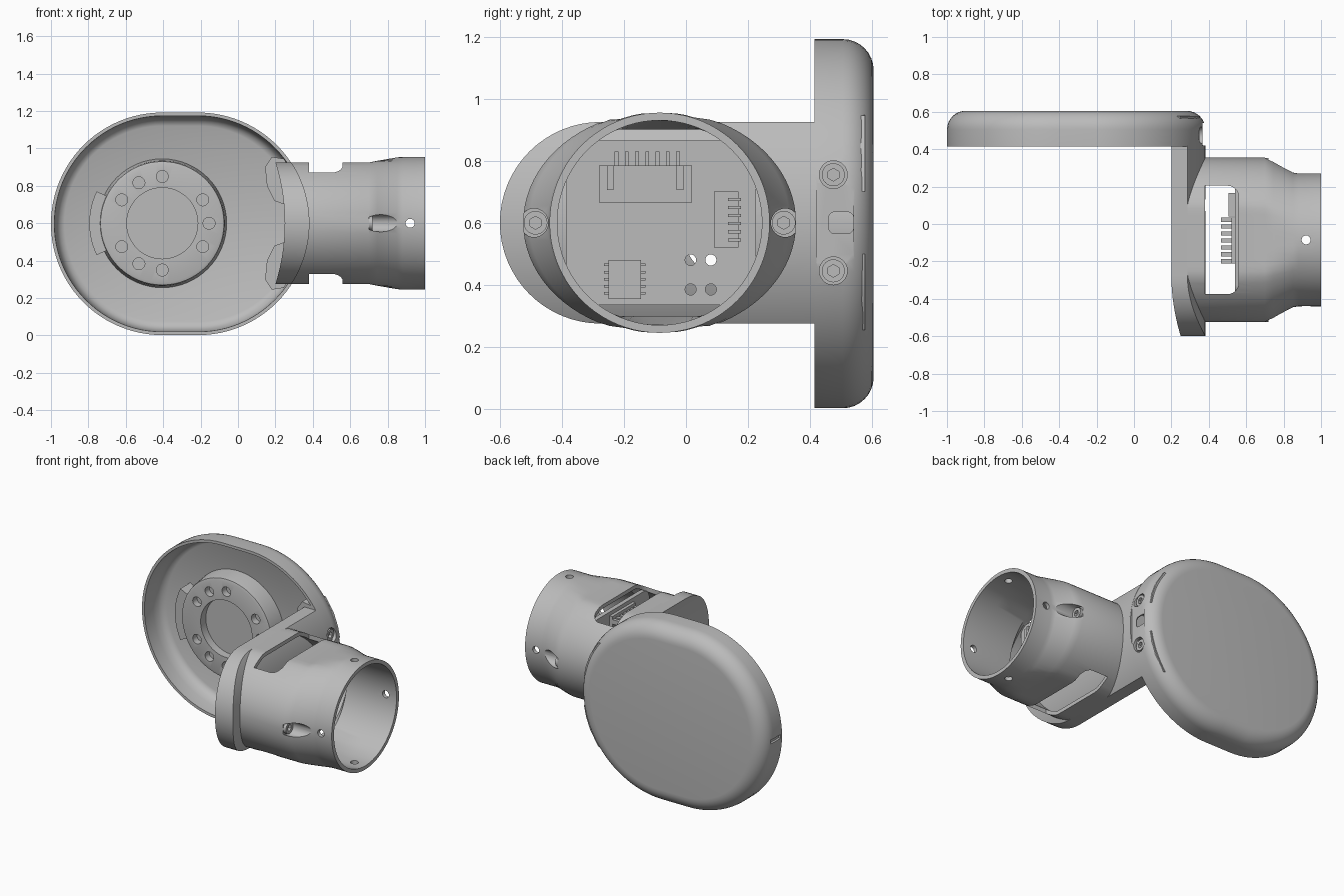
import bpy, bmesh
from math import sin, cos, pi, sqrt, radians
from mathutils import Matrix, Vector

cube = bpy.data.objects.get("Cube")
if cube:
    bpy.data.objects.remove(cube)

GREY = (0.5, 0.5, 0.5, 1)
mat = bpy.data.materials.new("light grey")
mat.use_nodes = True
mat.diffuse_color = GREY
mat.node_tree.nodes["Principled BSDF"].inputs["Base Color"].default_value = GREY

MID = 0.6       # height of the main axis
TUBE_Y = -0.085  # depth of the tube axis
HUB_X = -0.405


def finish(name, bm):
    bmesh.ops.recalc_face_normals(bm, faces=bm.faces)
    mesh = bpy.data.meshes.new(name)
    bm.to_mesh(mesh)
    bm.free()
    mesh.materials.append(mat)
    obj = bpy.data.objects.new(name, mesh)
    bpy.context.collection.objects.link(obj)
    return obj


def loft(name, rings, loop=False):
    """Skin a list of equal point rings; cap the ends unless looped."""
    bm = bmesh.new()
    rows = [[bm.verts.new(p) for p in ring] for ring in rings]
    pairs = list(zip(rows, rows[1:])) + ([(rows[-1], rows[0])] if loop else [])
    for a, b in pairs:
        for i in range(len(a)):
            j = (i + 1) % len(a)
            bm.faces.new((a[i], a[j], b[j], b[i]))
    if not loop:
        bm.faces.new(rows[0])
        bm.faces.new(rows[-1])
    return finish(name, bm)


def cylinder(name, start, axis, length, radius, sides=32):
    bm = bmesh.new()
    d = Vector(axis)
    turn = d.to_track_quat('Z', 'Y').to_matrix().to_4x4()
    move = Matrix.Translation(Vector(start) + d * length / 2)
    bmesh.ops.create_cone(bm, cap_ends=True, segments=sides, radius1=radius,
                          radius2=radius, depth=length, matrix=move @ turn)
    return finish(name, bm)


def box(name, lo, hi, bevel=0, axis=None):
    """Box between two corners; edges along one axis may be rounded."""
    bm = bmesh.new()
    lo, hi = Vector(lo), Vector(hi)
    size = Matrix.Diagonal((*(hi - lo), 1))
    bmesh.ops.create_cube(bm, size=1, matrix=Matrix.Translation((lo + hi) / 2) @ size)
    if bevel:
        edges = [e for e in bm.edges
                 if abs((e.verts[0].co - e.verts[1].co).normalized()[axis]) > 0.9]
        bmesh.ops.bevel(bm, geom=edges, offset=bevel, segments=6, profile=0.5,
                        affect='EDGES')
    return finish(name, bm)


def cut(targets, cutters):
    for target in targets:
        for c in cutters:
            mod = target.modifiers.new("cut", 'BOOLEAN')
            mod.operation = 'DIFFERENCE'
            mod.solver = 'EXACT'
            mod.object = c
        bpy.context.view_layer.update()
        graph = bpy.context.evaluated_depsgraph_get()
        mesh = bpy.data.meshes.new_from_object(target.evaluated_get(graph))
        target.modifiers.clear()
        target.data = mesh
    for c in cutters:
        bpy.data.objects.remove(c)


# Dish: a shallow oblong tray with a rounded back, open at the front
def oblong(inset, y, n=48):
    ring = []
    for centre, first in ((-0.213, -pi / 2), (-0.405, pi / 2)):
        for i in range(n + 1):
            a = first + pi * i / n
            r = 0.595 - inset
            ring.append((centre + r * cos(a), y, MID - 0.003 + r * sin(a)))
    return ring


R = 0.1
outer = [oblong(R - R * sin(a), 0.605 - R + R * cos(a))
         for a in [pi / 2 * i / 8 for i in range(9)]]
inner = [oblong(0.018, 0.415), oblong(0.022, 0.5), oblong(0.032, 0.54),
         oblong(0.048, 0.563), oblong(0.072, 0.575)]
dish = loft("dish", outer + [oblong(0, 0.415)] + inner)

# Bracket: a curved plate following the dish wall, with a round front end
rings = []
for i in range(33):
    t = -pi / 2 + pi * i / 32
    dz = 0.325 * sin(t)
    x0 = -0.83 + sqrt(1.08 ** 2 - dz * dz)
    x1 = -0.213 + sqrt(0.595 ** 2 - dz * dz)
    front = -0.275 - 0.325 * cos(t)
    rings.append([(x, y, MID + dz) for x, y in
                  ((x0, front), (x1, front), (x1, 0.416), (x0, 0.416))])
bracket = loft("bracket_plate", rings)
cut([bracket], [cylinder("cutter", (0, 0.1, 0.54), (1, 0, 0), 0.6, 0.1)])

# Pads inside the dish that take the bracket screws
outline = [(0.245, 0.345), (0.18, 0.355), (0.145, 0.3), (0.155, 0.2), (0.195, 0.12),
           (0.25, 0.1), (0.35, 0.1), (0.335, 0.17), (0.305, 0.25)]
pads = [loft(side + "_dish_pad", [[(x, y, MID + s * z) for x, z in outline]
                                  for y in (0.418, 0.577)])
        for s, side in ((-1, "lower"), (1, "upper"))]

# Side screws and latch slot where the bracket meets the dish
cutters = [cylinder("cutter", (0.325, 0.475, MID + s * 0.155), (1, 0, 0), 0.1, 0.045)
           for s in (-1, 1)]
cutters.append(box("cutter", (0.34, 0.46, 0.565), (0.5, 0.54, 0.635), 0.02, 0))
cutters.append(box("cutter", (0.367, 0.42, 0.45), (0.5, 0.54, 0.75), 0.03, 0))
cut([dish] + pads, cutters)
cut([dish], [box("cutter", (-1.1, 0.43, 0.585), (-0.985, 0.53, 0.61))])


def screw(name, start, length, radius):
    obj = cylinder(name, start, (1, 0, 0), length, radius)
    top = Vector(start) + Vector((length - 0.02, 0, 0))
    cut([obj], [cylinder("cutter", top, (1, 0, 0), 0.05, radius * 0.55, 6)])


for s, side in ((-1, "lower"), (1, "upper")):
    screw(side + "_dish_screw", (0.3, 0.475, MID + s * 0.155), 0.05, 0.037)


# Hub: raised ring with a recessed centre and a ring of holes
def circle_xz(r, y, n=64):
    return [(HUB_X + r * cos(2 * pi * i / n), y, MID + r * sin(2 * pi * i / n))
            for i in range(n)]


hub = loft("hub_ring", [circle_xz(r, y) for r, y in (
    (0.345, 0.58), (0.335, 0.485), (0.33, 0.46), (0.315, 0.455),
    (0.19, 0.455), (0.19, 0.51))])
cut([hub], [cylinder("cutter", (HUB_X + 0.25 * cos(radians(a)), 0.4,
                                MID + 0.25 * sin(radians(a))), (0, 1, 0), 0.1, 0.032, 20)
            for a in (0, 30, 90, 120, 150, 210, 240, 270, 330)])

# Curved tab on the left of the hub
arc = [(0.39, a) for a in range(154, 207, 4)] + [(0.32, a) for a in range(206, 153, -4)]
loft("hub_tab", [[(HUB_X + r * cos(radians(a)), y, MID + r * sin(radians(a)))
                  for r, a in arc] for y in (0.47, 0.58)])


# Tube: flattened oval at the bracket tapering to a round socket
def tube_ring(x, ry, rz, flat, n=80):
    ring = []
    for i in range(n):
        a = 2 * pi * i / n
        z = max(-flat, min(flat, rz * sin(a)))
        ring.append((x, TUBE_Y + ry * cos(a), MID + z))
    return ring


shell = [(0.27, 0.44, 0.36, 0.325), (0.7, 0.44, 0.36, 0.325),
         (0.745, 0.42, 0.36, 0.334), (0.85, 0.36, 0.357, 0.352),
         (0.88, 0.355, 0.355, 0.355), (1.0, 0.355, 0.355, 0.355)]
lining = [(1.0, 0.33, 0.33, 0.33), (0.85, 0.33, 0.33, 0.327),
          (0.62, 0.345, 0.33, 0.3), (0.58, 0.415, 0.335, 0.3),
          (0.27, 0.415, 0.335, 0.3)]
tube = loft("tube", [tube_ring(*s) for s in shell + lining], loop=True)
cutters = [box("cutter", (0.38, -0.375, -0.2), (0.56, 0.205, 1.4), 0.06, 2),
           box("cutter", (0.38, -0.375, -0.2), (0.48, 0.205, 1.4)),
           cylinder("cutter", (0.92, -1, MID), (0, 1, 0), 2, 0.024),
           cylinder("cutter", (0.92, TUBE_Y, -0.5), (0, 0, 1), 2, 0.024)]
for s in (-1, 1):
    cutters.append(cylinder("cutter", (0.7, TUBE_Y + s * 0.405, MID), (1, 0, 0), 0.2, 0.046))
cut([tube], cutters)
for s, side in ((-1, "front"), (1, "back")):
    screw(side + "_tube_screw", (0.64, TUBE_Y + s * 0.4, MID), 0.08, 0.038)

# Circuit board inside the tube with its connectors
board = box("circuit_board", (0.54, -0.385, 0.335), (0.57, 0.225, 0.865), 0.06, 0)
cut([board], [cylinder("cutter", (0.5, y, z), (1, 0, 0), 0.1, 0.018, 20)
              for y in (0.015, 0.08) for z in (0.385, 0.48)])
box("top_connector", (0.57, -0.28, 0.665), (0.63, 0.02, 0.785))
for y in (-0.255, -0.03):
    box("connector_clip", (0.63, y, 0.705), (0.64, y + 0.022, 0.785))
for i in range(7):
    y = -0.23 + i * 0.033
    box("connector_pin", (0.57, y, 0.785), (0.585, y + 0.012, 0.83))
box("side_connector", (0.57, 0.09, 0.52), (0.62, 0.17, 0.7))
for i in range(6):
    z = 0.54 + i * 0.026
    box("side_pin", (0.57, 0.135, z), (0.628, 0.178, z + 0.01))
box("chip_socket", (0.57, -0.25, 0.355), (0.6, -0.145, 0.48))
for i in range(5):
    z = 0.368 + i * 0.023
    box("socket_pin", (0.57, -0.265, z), (0.58, -0.13, z + 0.008))

# Pin header and small connector on the rear of the board
box("header_base", (0.52, -0.21, 0.77), (0.54, 0.035, 0.84))
for i in range(7):
    y = -0.21 + i * 0.037
    box("header_pin", (0.465, y, 0.79), (0.52, y + 0.022, 0.82))
box("rear_connector", (0.505, 0.04, 0.64), (0.54, 0.165, 0.76))

# Smooth the rounded parts and keep their edges crisp
bpy.ops.object.select_all(action='DESELECT')
for obj in bpy.context.scene.objects:
    if obj.type == 'MESH':
        obj.select_set(True)
        bpy.context.view_layer.objects.active = obj
bpy.ops.object.shade_smooth_by_angle(angle=radians(30))
